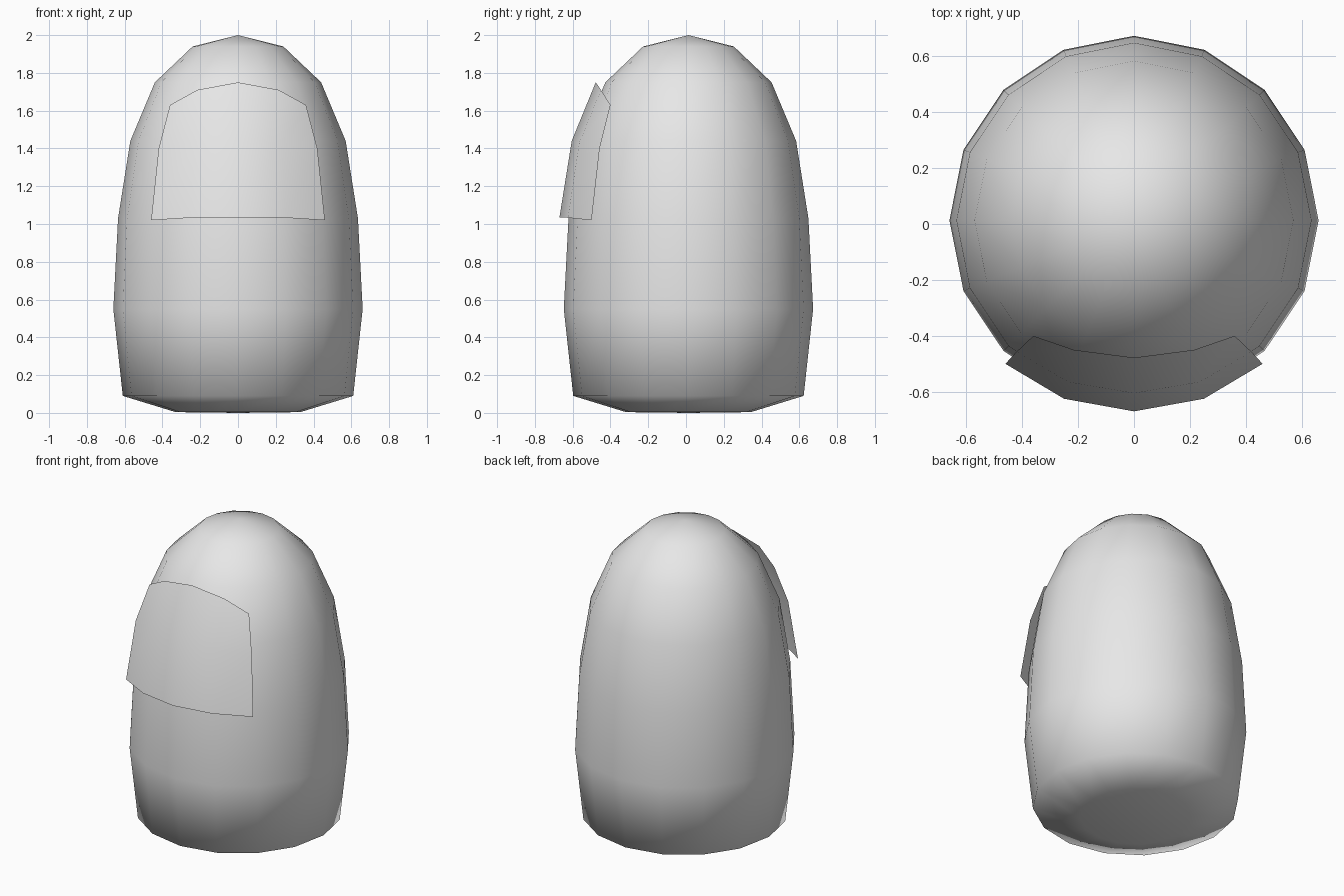
import bpy, bmesh, math

if "Cube" in bpy.data.objects:
    bpy.data.objects.remove(bpy.data.objects["Cube"])

# One plain grey for everything
grey = bpy.data.materials.new("light_grey")
grey.diffuse_color = (0.8, 0.8, 0.8, 1)
grey.use_nodes = True
grey.node_tree.nodes["Principled BSDF"].inputs["Base Color"].default_value = grey.diffuse_color


def finish(name, bm):
    for f in bm.faces:
        f.smooth = True
    mesh = bpy.data.meshes.new(name)
    bm.to_mesh(mesh)
    bm.free()
    mesh.materials.append(grey)
    obj = bpy.data.objects.new(name, mesh)
    bpy.context.collection.objects.link(obj)
    return obj


# Body: sixteen-sided capsule, rings of (radius, height) between two poles
SIDES, CENTRE_Y = 16, 0.013
rings = [(0.33, 0.004), (0.61, 0.09), (0.66, 0.55), (0.635, 1.03),
         (0.57, 1.44), (0.44, 1.75), (0.24, 1.94)]
bm = bmesh.new()
loops = []
for r, z in rings:
    loops.append([bm.verts.new((r * math.cos(2 * math.pi * i / SIDES),
                                r * math.sin(2 * math.pi * i / SIDES) + CENTRE_Y, z))
                  for i in range(SIDES)])
bottom = bm.verts.new((0, CENTRE_Y, 0))
top = bm.verts.new((0, CENTRE_Y, 2))
for i in range(SIDES):
    j = (i + 1) % SIDES
    bm.faces.new((bottom, loops[0][j], loops[0][i]))
    bm.faces.new((top, loops[-1][i], loops[-1][j]))
    for a, b in zip(loops, loops[1:]):
        bm.faces.new((a[i], a[j], b[j], b[i]))
finish("body", bm)

# Visor: thin curved sheet, each row given from the middle to the right edge
rows = [
    [(0, -0.67, 1.035), (0.25, -0.625, 1.033), (0.46, -0.50, 1.02)],
    [(0, -0.605, 1.44), (0.235, -0.565, 1.43), (0.42, -0.457, 1.40)],
    [(0, -0.478, 1.75), (0.215, -0.45, 1.71), (0.36, -0.40, 1.63)],
]
bm = bmesh.new()
grid = []
for row in rows:
    full = [(-x, y, z) for x, y, z in reversed(row[1:])] + row
    grid.append([bm.verts.new(p) for p in full])
for a, b in zip(grid, grid[1:]):
    for i in range(4):
        bm.faces.new((a[i], a[i + 1], b[i + 1], b[i]))
finish("visor", bm)
